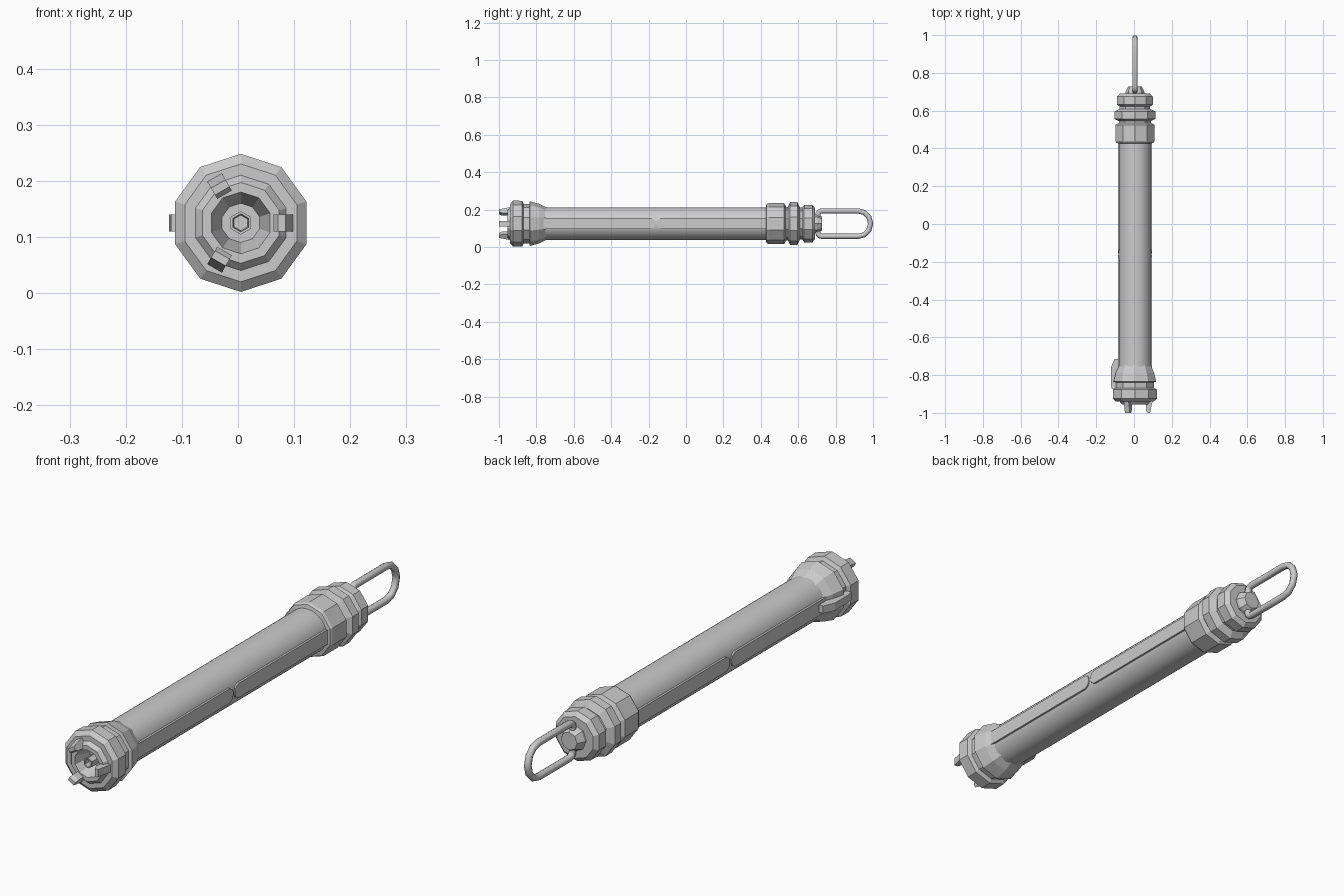
import bpy, bmesh, math
from mathutils import Vector

if "Cube" in bpy.data.objects:
    bpy.data.objects.remove(bpy.data.objects["Cube"])

CX, CZ = 0.005, 0.125


def finish(name, bm, smooth=None):
    bmesh.ops.recalc_face_normals(bm, faces=bm.faces[:])
    me = bpy.data.meshes.new(name)
    bm.to_mesh(me)
    bm.free()
    ob = bpy.data.objects.new(name, me)
    bpy.context.collection.objects.link(ob)
    if smooth:
        bpy.ops.object.select_all(action='DESELECT')
        ob.select_set(True)
        bpy.context.view_layer.objects.active = ob
        bpy.ops.object.shade_smooth_by_angle(angle=math.radians(smooth))
    return ob


def lathe(name, profile, sides=10, smooth=None):
    """Revolve (y, radius) pairs about the long axis, a corner pointing up."""
    bm = bmesh.new()
    rings = []
    for y, r in profile:
        rings.append([bm.verts.new((CX + r * math.cos(a), y, CZ + r * math.sin(a)))
                      for a in (math.pi / 2 + 2 * math.pi * i / sides for i in range(sides))])
    for a, b in zip(rings, rings[1:]):
        for i in range(sides):
            j = (i + 1) % sides
            bm.faces.new((a[i], a[j], b[j], b[i]))
    bm.faces.new(rings[0])
    bm.faces.new(rings[-1])
    return finish(name, bm, smooth)


def radial_plate(name, outline, width, angle):
    """Extrude an (y, radius) outline sideways and turn it around the axis."""
    bm = bmesh.new()
    out = Vector((math.cos(angle), 0, math.sin(angle)))
    side = Vector((-math.sin(angle), 0, math.cos(angle)))
    c = Vector((CX, 0, CZ))
    caps = [[bm.verts.new(c + out * r + side * s + Vector((0, y, 0))) for y, r in outline]
            for s in (-width / 2, width / 2)]
    for cap in caps:
        bm.faces.new(cap)
    n = len(outline)
    for i in range(n):
        j = (i + 1) % n
        bm.faces.new((caps[0][i], caps[0][j], caps[1][j], caps[1][i]))
    return finish(name, bm)


# main tube
lathe("grip_tube", [(-0.80, 0.087), (0.45, 0.087)], 40, 30)

# front collar with flare, groove, rim and hollow cup
lathe("front_collar", [(-0.74, 0.084), (-0.785, 0.106), (-0.835, 0.119), (-0.838, 0.106),
                       (-0.868, 0.106), (-0.876, 0.122), (-0.925, 0.123), (-0.94, 0.105),
                       (-0.94, 0.085), (-0.955, 0.072), (-0.955, 0.055), (-0.89, 0.035)])
lathe("front_pin", [(-0.88, 0.021), (-0.95, 0.021), (-0.95, 0.016), (-0.93, 0.014)], 6)

# three prongs on the front rim
for k in range(3):
    radial_plate(f"front_prong_{k + 1}",
                 [(-0.92, 0.058), (-0.985, 0.058), (-1.0, 0.066), (-1.0, 0.08),
                  (-0.975, 0.085), (-0.92, 0.098)], 0.03, k * 2 * math.pi / 3)

# small lever on the left of the front collar
radial_plate("side_lever", [(-0.87, 0.08), (-0.87, 0.124), (-0.845, 0.128), (-0.76, 0.128),
                            (-0.715, 0.108), (-0.715, 0.08)], 0.03, math.pi)

# rear stepped collar and knob
lathe("rear_collar", [(0.425, 0.08), (0.43, 0.104), (0.44, 0.109), (0.525, 0.109), (0.535, 0.09),
                      (0.545, 0.09), (0.557, 0.115), (0.595, 0.115), (0.61, 0.085),
                      (0.622, 0.085), (0.632, 0.1), (0.675, 0.1), (0.69, 0.083)])
lathe("rear_knob", [(0.68, 0.05), (0.70, 0.05), (0.728, 0.036)], 8)

# flat side panels, two on each side, meeting at a small notch
for s, side in ((1, "right"), (-1, "left")):
    for end, tip, part in ((-0.785, -0.165, "front"), (0.435, -0.155, "rear")):
        d = math.copysign(0.022, end - tip)
        outline = [(end, -0.029), (end, 0.029), (tip + d, 0.029), (tip + d * 0.3, 0.02),
                   (tip, 0.008), (tip, -0.008), (tip + d * 0.3, -0.02), (tip + d, -0.029)]
        bm = bmesh.new()
        f = bm.faces.new([bm.verts.new((CX + s * 0.07, y, CZ + z)) for y, z in outline])
        g = bmesh.ops.extrude_face_region(bm, geom=[f])
        bmesh.ops.translate(bm, vec=(s * 0.02, 0, 0),
                            verts=[v for v in g["geom"] if isinstance(v, bmesh.types.BMVert)])
        bm.faces.new(f.verts) if not f.is_valid else None
        finish(f"{side}_{part}_panel", bm)

# wire hanging loop: near corners tight, far end broadly rounded
path = []
for cy, cz, rad, a0 in ((0.922, 0.004, 0.064, 0), (0.725, 0.048, 0.02, 90),
                        (0.725, -0.048, 0.02, 180), (0.922, -0.004, 0.064, 270)):
    for i in range(4):
        a = math.radians(a0 + 30 * i)
        path.append((cy + rad * math.cos(a), cz + rad * math.sin(a)))
bm = bmesh.new()
n, rings = len(path), []
for i, (y, z) in enumerate(path):
    p, q = path[i - 1], path[(i + 1) % n]
    t = Vector((0, q[0] - p[0], q[1] - p[1])).normalized()
    nrm = Vector((0, t.z, -t.y))
    rings.append([bm.verts.new(Vector((CX, y, CZ + z)) + nrm * 0.014 * math.cos(b)
                               + Vector((0.014 * math.sin(b), 0, 0)))
                  for b in (2 * math.pi * k / 8 for k in range(8))])
for i in range(n):
    a, b = rings[i], rings[(i + 1) % n]
    for k in range(8):
        m = (k + 1) % 8
        bm.faces.new((a[k], a[m], b[m], b[k]))
finish("hanging_loop", bm, 50)
